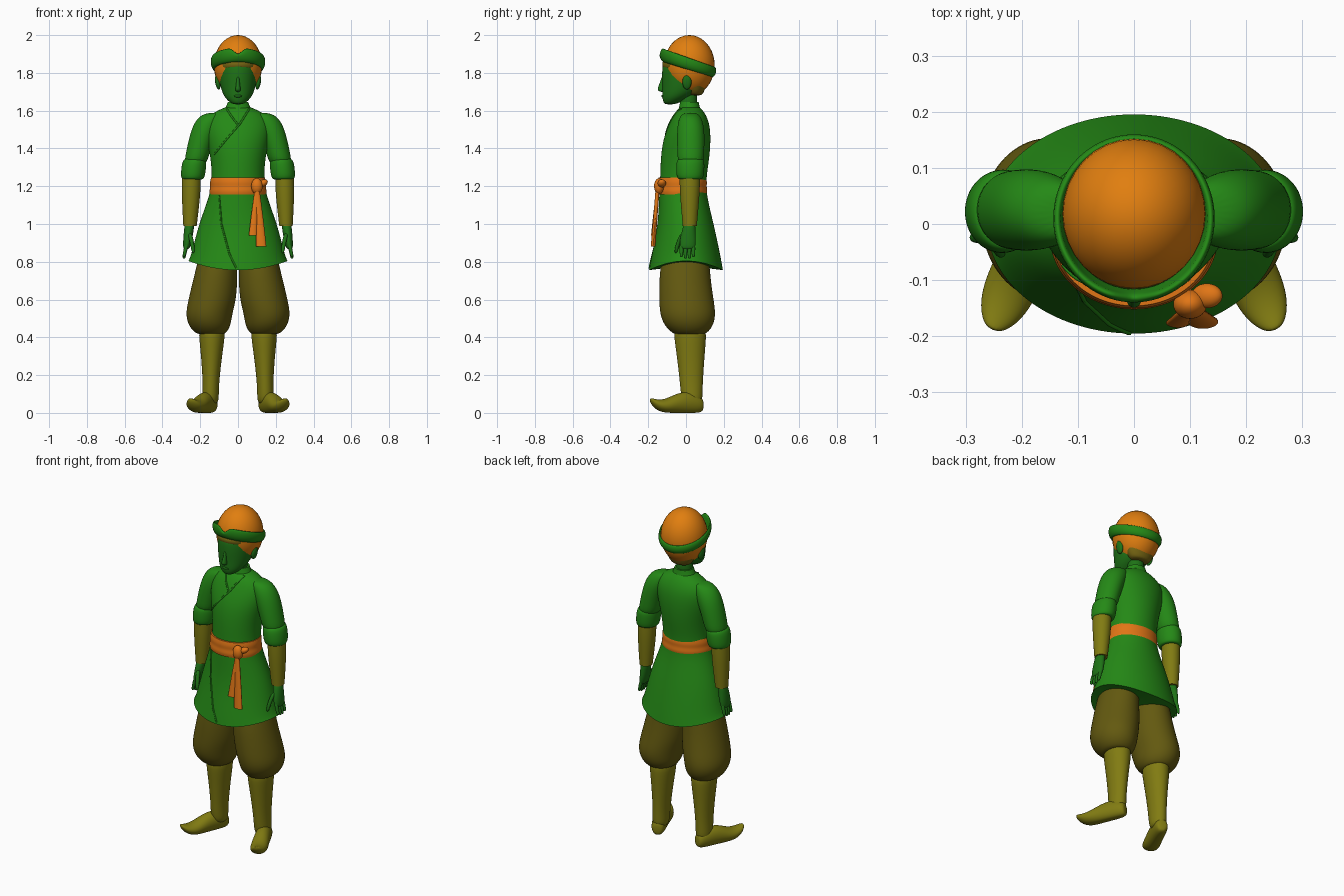
import bpy
import bmesh
import math
from mathutils import Matrix, Vector

default_cube = bpy.data.objects.get("Cube")
if default_cube:
    bpy.data.objects.remove(default_cube, do_unlink=True)


def make_material(name, colour):
    mat = bpy.data.materials.new(name)
    mat.use_nodes = True
    mat.diffuse_color = (*colour, 1)
    mat.node_tree.nodes["Principled BSDF"].inputs["Base Color"].default_value = (*colour, 1)
    return mat


green = make_material("tunic green", (.018, .25, .008))
skin_green = make_material("skin green", (.013, .17, .008))
orange = make_material("cap orange", (.75, .21, .005))
sash_orange = make_material("sash orange", (.75, .18, .008))
boot_olive = make_material("boot olive", (.22, .2, .006))
pants_olive = make_material("trouser olive", (.125, .1, .005))
hair_olive = make_material("hair olive", (.18, .13, .006))


def finish(name, bm, mat, mirror=False, subdiv=0, sharp=False):
    """Turn a bmesh into a smooth object, optionally mirrored left to right."""
    bmesh.ops.recalc_face_normals(bm, faces=bm.faces[:])
    mesh = bpy.data.meshes.new(name)
    bm.to_mesh(mesh)
    bm.free()
    mesh.shade_smooth()
    if sharp:
        mesh.set_sharp_from_angle(angle=math.radians(50))
    mesh.materials.append(mat)
    obj = bpy.data.objects.new(name, mesh)
    bpy.context.collection.objects.link(obj)
    if mirror:
        obj.modifiers.new("Mirror", "MIRROR").use_mirror_merge = False
    if subdiv:
        mod = obj.modifiers.new("Smooth", "SUBSURF")
        mod.levels = mod.render_levels = subdiv
    return obj


def bridge(rings, closed=False, sharp=False):
    """Join successive rings of points with quads; cap the ends unless closed."""
    bm = bmesh.new()
    rows = [[bm.verts.new(p) for p in ring] for ring in rings]
    count = len(rows[0])
    pairs = list(zip(rows, rows[1:]))
    if closed:
        pairs.append((rows[-1], rows[0]))
    for low, high in pairs:
        for i in range(count):
            j = (i + 1) % count
            bm.faces.new((low[i], low[j], high[j], high[i]))
    if not closed:
        crease = bm.edges.layers.float.new("crease_edge")
        for row in (rows[0], rows[-1]):
            cap = bm.faces.new(row)
            if sharp:
                for edge in cap.edges:
                    edge[crease] = 1
    return bm


def loft(name, mat, sections, sides=20, mirror=False, subdiv=2, sharp=False, lift=0):
    """Horizontal ellipses, each given as z, centre x, centre y, half width, half depth."""
    turns = [math.tau * i / sides for i in range(sides)]
    rings = [[(cx + rx * math.cos(a), cy + ry * math.sin(a), z) for a in turns]
             for z, cx, cy, rx, ry in sections]
    if lift:
        rings[0] = [(p[0], p[1], p[2] + lift * math.cos(a) ** 2)
                    for p, a in zip(rings[0], turns)]
    return finish(name, bridge(rings, sharp=sharp), mat, mirror, subdiv, sharp)


def blob(name, mat, centre, size, mirror=False, tilt=0):
    bm = bmesh.new()
    place = Matrix.Translation(centre) @ Matrix.Rotation(tilt, 4, "Y") @ Matrix.Diagonal((*size, 1))
    bmesh.ops.create_uvsphere(bm, u_segments=32, v_segments=20, radius=1, matrix=place)
    return finish(name, bm, mat, mirror)


# Tunic with flared skirt and curved hem
tunic = loft("tunic", green, [
    (.755, 0, 0, .265, .197), (.83, 0, 0, .25, .184), (1, 0, 0, .21, .148),
    (1.15, 0, -.017, .15, .126), (1.24, 0, -.015, .137, .122), (1.35, 0, -.005, .145, .13),
    (1.45, 0, .005, .167, .127), (1.53, 0, .018, .175, .108), (1.58, 0, .02, .145, .085),
    (1.605, 0, .02, .1, .066), (1.62, 0, .02, .06, .05)], sides=28, sharp=True, lift=.05)
loft("collar", green, [(1.59, 0, .02, .085, .062), (1.615, 0, .018, .066, .056),
                       (1.645, 0, .018, .055, .05)], sharp=True)

# Sleeves, rolled cuffs, bracers
loft("sleeves", green, [
    (1.59, .115, .022, .035, .03), (1.575, .14, .022, .065, .055), (1.52, .168, .025, .073, .072),
    (1.45, .193, .025, .068, .074), (1.38, .212, .025, .064, .072), (1.3, .23, .025, .06, .068)],
    mirror=True)
loft("sleeve_cuffs", green, [
    (1.235, .24, .022, .05, .055), (1.24, .24, .022, .06, .068), (1.265, .238, .022, .066, .075),
    (1.32, .232, .023, .066, .076), (1.342, .228, .024, .06, .07), (1.345, .227, .024, .05, .055)],
    mirror=True)
loft("bracers", boot_olive, [
    (1.26, .246, .02, .05, .055), (1.18, .248, .02, .051, .054), (1.08, .251, .02, .044, .046),
    (.99, .254, .02, .036, .038)], mirror=True, sharp=True)

# Hands with fingers and thumbs
loft("palms", skin_green, [
    (1.01, .255, .02, .026, .03), (.97, .26, .015, .026, .035), (.92, .266, .01, .024, .043),
    (.88, .272, .008, .02, .042), (.865, .274, .008, .012, .036)], mirror=True)
for index in range(4):
    y = -.024 + .021 * index
    tip = .812 + .008 * abs(index - 1.5)
    loft(f"finger_{index + 1}", skin_green, [
        (tip, .286, y, .004, .004), (tip + .006, .286, y, .009, .009),
        (.85, .281, y, .011, .011), (.9, .27, y, .012, .012)], sides=8, mirror=True)
loft("thumbs", skin_green, [
    (.845, .236, -.054, .004, .004), (.855, .237, -.053, .01, .01),
    (.9, .243, -.042, .012, .012), (.955, .256, -.015, .014, .016)], sides=8, mirror=True)

# Sash, knot and hanging tails
loft("sash", sash_orange, [
    (1.155, 0, -.02, .15, .13), (1.175, 0, -.02, .153, .135), (1.198, 0, -.02, .147, .129),
    (1.22, 0, -.02, .15, .133), (1.245, 0, -.02, .144, .127)], sides=28, sharp=True)
blob("sash_knot", sash_orange, (.1, -.143, 1.2), (.03, .026, .042))
blob("sash_bow", sash_orange, (.13, -.128, 1.215), (.03, .022, .018), tilt=-.5)
loft("sash_tail_long", sash_orange, [
    (.88, .123, -.174, .03, .014), (1, .115, -.165, .025, .012), (1.1, .107, -.157, .02, .012),
    (1.19, .1, -.15, .014, .012)], sides=8, sharp=True)
loft("sash_tail_short", sash_orange, [
    (.94, .078, -.176, .023, .01), (1.04, .085, -.166, .018, .01),
    (1.19, .1, -.148, .012, .01)], sides=8, sharp=True)

# Baggy trousers gathered below the knee
loft("trousers", pants_olive, [
    (.415, .142, .018, .065, .075), (.425, .145, .02, .085, .095), (.46, .15, .015, .112, .13),
    (.52, .155, .01, .125, .15), (.6, .136, .002, .128, .146), (.7, .121, -.005, .119, .138),
    (.78, .112, -.005, .108, .132), (.9, .1, 0, .09, .11)], mirror=True)

# Boots: shafts and turned-out feet with curled toes
loft("boot_shafts", boot_olive, [
    (.04, .145, .035, .042, .05), (.1, .145, .03, .044, .058), (.17, .143, .028, .044, .062),
    (.3, .14, .025, .056, .074), (.4, .138, .022, .069, .086), (.46, .138, .02, .07, .086)],
    mirror=True)
heel = Vector((.132, .088, 0))
forward = Vector((.4, -.92, 0)).normalized()
across = Vector((-forward.y, forward.x, 0))
foot_rings = []
for along, height, wide, tall in [
        (0, .04, .02, .025), (.012, .045, .038, .048), (.08, .055, .044, .062),
        (.15, .05, .046, .054), (.21, .036, .05, .038), (.255, .04, .044, .03),
        (.285, .055, .03, .021), (.302, .07, .012, .01)]:
    ring = []
    for i in range(16):
        a = math.tau * i / 16
        p = heel + forward * along + across * wide * math.cos(a)
        p.z = max(0, height + tall * math.sin(a))
        ring.append(p)
    foot_rings.append(ring)
finish("boot_feet", bridge(foot_rings), boot_olive, mirror=True, subdiv=2)

# Neck, head and face
loft("neck", skin_green, [(1.56, 0, .012, .05, .046), (1.63, 0, .012, .045, .045),
                          (1.72, 0, .015, .05, .05)])
loft("head", skin_green, [
    (1.633, 0, -.085, .022, .022), (1.642, 0, -.078, .042, .042), (1.67, 0, -.052, .072, .075),
    (1.71, 0, -.022, .09, .104), (1.76, 0, -.01, .1, .118), (1.82, 0, -.005, .105, .124),
    (1.88, 0, 0, .1, .118)])
loft("nose", skin_green, [
    (1.699, 0, -.125, .009, .012), (1.707, 0, -.13, .017, .02), (1.72, 0, -.131, .014, .021),
    (1.75, 0, -.124, .009, .014), (1.785, 0, -.118, .008, .01)], sides=10)
blob("lips", skin_green, (0, -.118, 1.677), (.022, .013, .008))
blob("ears", skin_green, (.107, .005, 1.752), (.014, .024, .04), mirror=True, tilt=.15)

# Hair, close at the nape with a band under the cap
loft("hair", hair_olive, [
    (1.68, 0, .05, .045, .03), (1.69, 0, .047, .068, .045), (1.74, 0, .045, .094, .066),
    (1.795, 0, .035, .108, .085), (1.815, 0, .005, .112, .12), (1.835, 0, 0, .113, .13),
    (1.88, 0, 0, .112, .128)])

# Round cap with a tilted, upturned brim notched at the front
blob("cap_dome", orange, (0, .018, 1.84), (.128, .134, .16))
brim_rings = []
for i in range(64):
    a = math.tau * i / 64
    front = math.cos(a)
    offset = abs(math.remainder(a, math.tau))
    middle = 1.848 + .045 * front
    half = .036 + .006 * front
    notch = .035 * max(0, 1 - offset / .3)
    profile = [(.115, -half), (.134, -half * .8), (.146, 0), (.143, half * .8 - notch),
               (.137, half - notch), (.13, half * .8 - notch), (.128, 0)]
    brim_rings.append([(r * math.sin(a), .01 - r * 1.04 * front, middle + dz)
                       for r, dz in profile])
finish("cap_brim", bridge(brim_rings, closed=True), green, subdiv=1)

# Raised seams of the crossed front, laid onto the tunic surface
bpy.context.view_layer.update()
seams = {
    "collar_seam_left": [(.06, 1.61), (.01, 1.53), (-.06, 1.45), (-.125, 1.37)],
    "collar_seam_right": [(-.06, 1.61), (-.035, 1.57), (0, 1.525)],
    "skirt_seam": [(-.1, 1.15), (-.088, 1), (-.045, .84), (-.008, .765)],
}
for name, path in seams.items():
    points = []
    for start, end in zip(path, path[1:]):
        for step in range(9):
            spot = Vector(start).lerp(Vector(end), step / 8)
            hit, place, normal, face = tunic.ray_cast(Vector((spot.x, -1, spot.y)), Vector((0, 1, 0)))
            if hit:
                points.append(place)
    curve = bpy.data.curves.new(name, "CURVE")
    curve.dimensions = "3D"
    curve.bevel_depth = .005
    curve.bevel_resolution = 2
    spline = curve.splines.new("POLY")
    spline.points.add(max(0, len(points) - 1))
    for target, place in zip(spline.points, points):
        target.co = (*place, 1)
    curve.materials.append(green)
    bpy.context.collection.objects.link(bpy.data.objects.new(name, curve))
